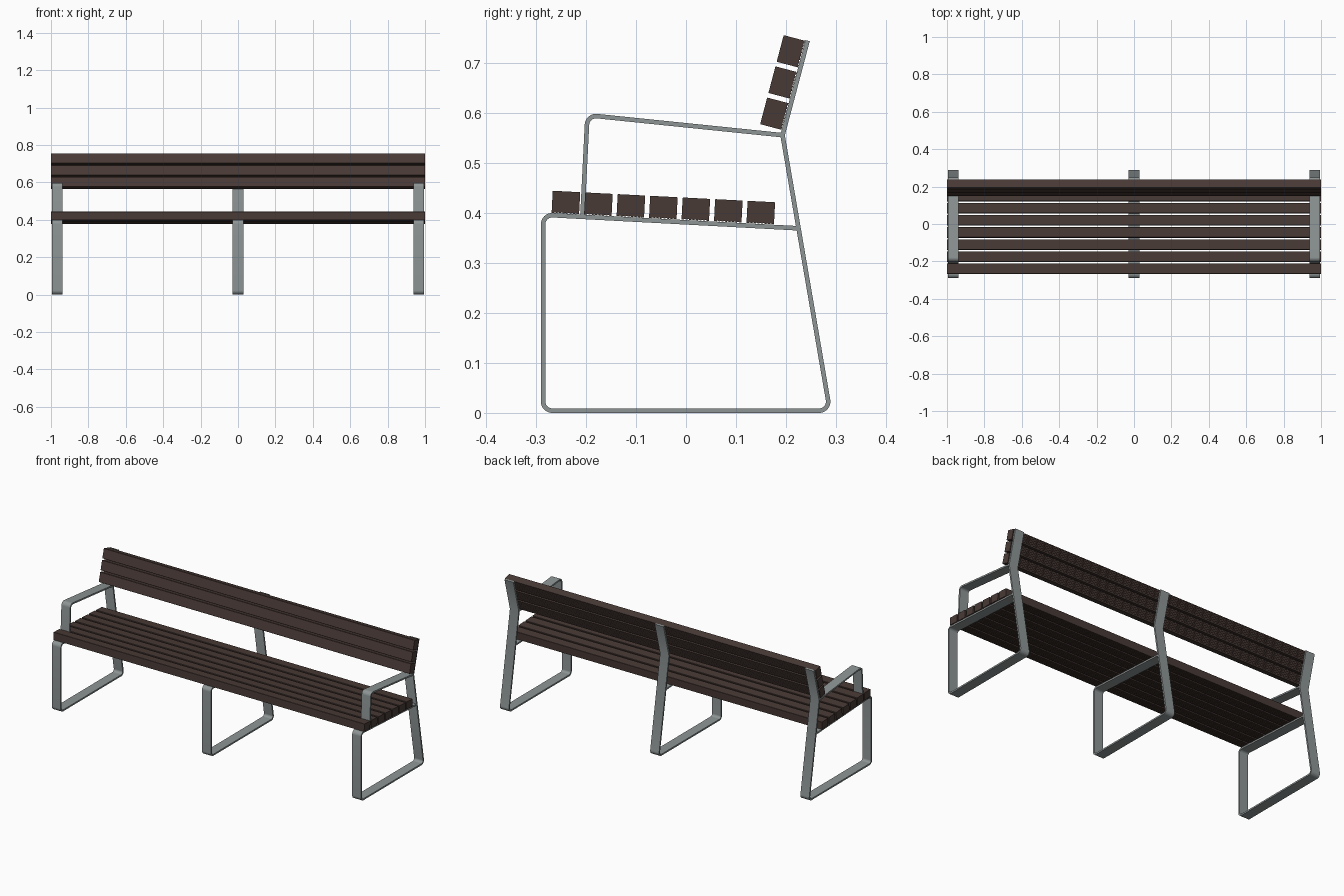
import bpy, bmesh, math
from mathutils import Vector as V

if "Cube" in bpy.data.objects:
    bpy.data.objects.remove(bpy.data.objects["Cube"])


def material(name, rgb):
    m = bpy.data.materials.new(name)
    m.diffuse_color = (*rgb, 1)
    m.use_nodes = True
    m.node_tree.nodes["Principled BSDF"].inputs["Base Color"].default_value = m.diffuse_color
    return m


STEEL = material("galvanised_steel", (0.27, 0.30, 0.30))
WOOD = material("dark_wood", (0.065, 0.042, 0.036))
BAR_T, BAR_W = 0.009, 0.057


def extrude_profile(name, pts, x0, x1, mat, smooth=False):
    """Extrude a closed (y, z) outline along x."""
    bm = bmesh.new()
    face = bm.faces.new([bm.verts.new((x0, p[0], p[1])) for p in pts])
    out = bmesh.ops.extrude_face_region(bm, geom=[face])
    moved = [g for g in out["geom"] if isinstance(g, bmesh.types.BMVert)]
    bmesh.ops.translate(bm, verts=moved, vec=(x1 - x0, 0, 0))
    bmesh.ops.recalc_face_normals(bm, faces=bm.faces)
    me = bpy.data.meshes.new(name)
    bm.to_mesh(me)
    bm.free()
    me.materials.append(mat)
    ob = bpy.data.objects.new(name, me)
    bpy.context.collection.objects.link(ob)
    if smooth:
        bpy.ops.object.select_all(action='DESELECT')
        ob.select_set(True)
        bpy.context.view_layer.objects.active = ob
        bpy.ops.object.shade_smooth_by_angle(angle=math.radians(30))
    return ob


def fillet(path):
    """Round the corners of a path of (y, z, radius)."""
    pts = []
    for i, (y, z, r) in enumerate(path):
        p = V((y, z))
        if r == 0:
            pts.append(p)
            continue
        a = (V(path[i - 1][:2]) - p).normalized()
        b = (V(path[i + 1][:2]) - p).normalized()
        half = a.angle(b) / 2
        c = p + (a + b).normalized() * (r / math.sin(half))
        s = p + a * (r / math.tan(half)) - c
        e = p + b * (r / math.tan(half)) - c
        for k in range(9):
            t = k / 8
            pts.append(c + (s * (1 - t) + e * t).normalized() * r)
    return pts


def flat_bar(name, path, x):
    """Bent flat bar following a centre line."""
    pts = fillet(path)
    left, right = [], []
    for i, p in enumerate(pts):
        d0 = (p - pts[i - 1]).normalized() if i else (pts[1] - p).normalized()
        d1 = (pts[i + 1] - p).normalized() if i < len(pts) - 1 else d0
        d = (d0 + d1).normalized()
        n = V((-d.y, d.x)) * (BAR_T / 2 / max(d.dot(d0), 0.3))
        left.append(p + n)
        right.append(p - n)
    return extrude_profile(name, left + right[::-1], x - BAR_W / 2, x + BAR_W / 2, STEEL, True)


def slat(name, centre, u, v):
    """Plank with eased top corners and a ribbed underside."""
    w, h, c, ribs, depth = 0.0275, 0.0220, 0.001, 8, 0.0012
    outline = [(w, -h), (w, h - c), (w - c, h), (-w + c, h), (-w, h - c), (-w, -h)]
    step = 2 * w / ribs
    for k in range(ribs - 1):
        g = -w + (k + 1) * step
        outline += [(g - step / 4, -h), (g - step / 5, -h + depth),
                    (g + step / 5, -h + depth), (g + step / 4, -h)]
    pts = [centre + u * a + v * b for a, b in outline]
    return extrude_profile(name, pts, -1, 1, WOOD)


# Frames: seat support, front leg, floor runner, back leg and backrest post
frame = [(0.223, 0.369, 0), (-0.2855, 0.396, 0.018), (-0.2855, 0.0045, 0.018),
         (0.2875, 0.0045, 0.018), (0.193, 0.555, 0), (0.243, 0.744, 0)]
# Armrest loop, end frames only
arm = [(0.193, 0.555, 0), (-0.197, 0.595, 0.018), (-0.207, 0.394, 0)]
for side, x in (("left", -0.9665), ("middle", 0), ("right", 0.9665)):
    flat_bar(f"{side}_frame", frame, x)
    if x:
        flat_bar(f"{side}_armrest", arm, x)

# Seat slats
u = V((0.504, -0.026)).normalized()
for i in range(7):
    slat(f"seat_slat_{i + 1}", V((-0.240, 0.4205)) + u * (0.065 * i), u, V((-u.y, u.x)))

# Backrest slats
u = V((0.050, 0.189)).normalized()
for i in range(3):
    slat(f"back_slat_{i + 1}", V((0.1765, 0.598)) + u * (0.0645 * i), u, V((-u.y, u.x)))
